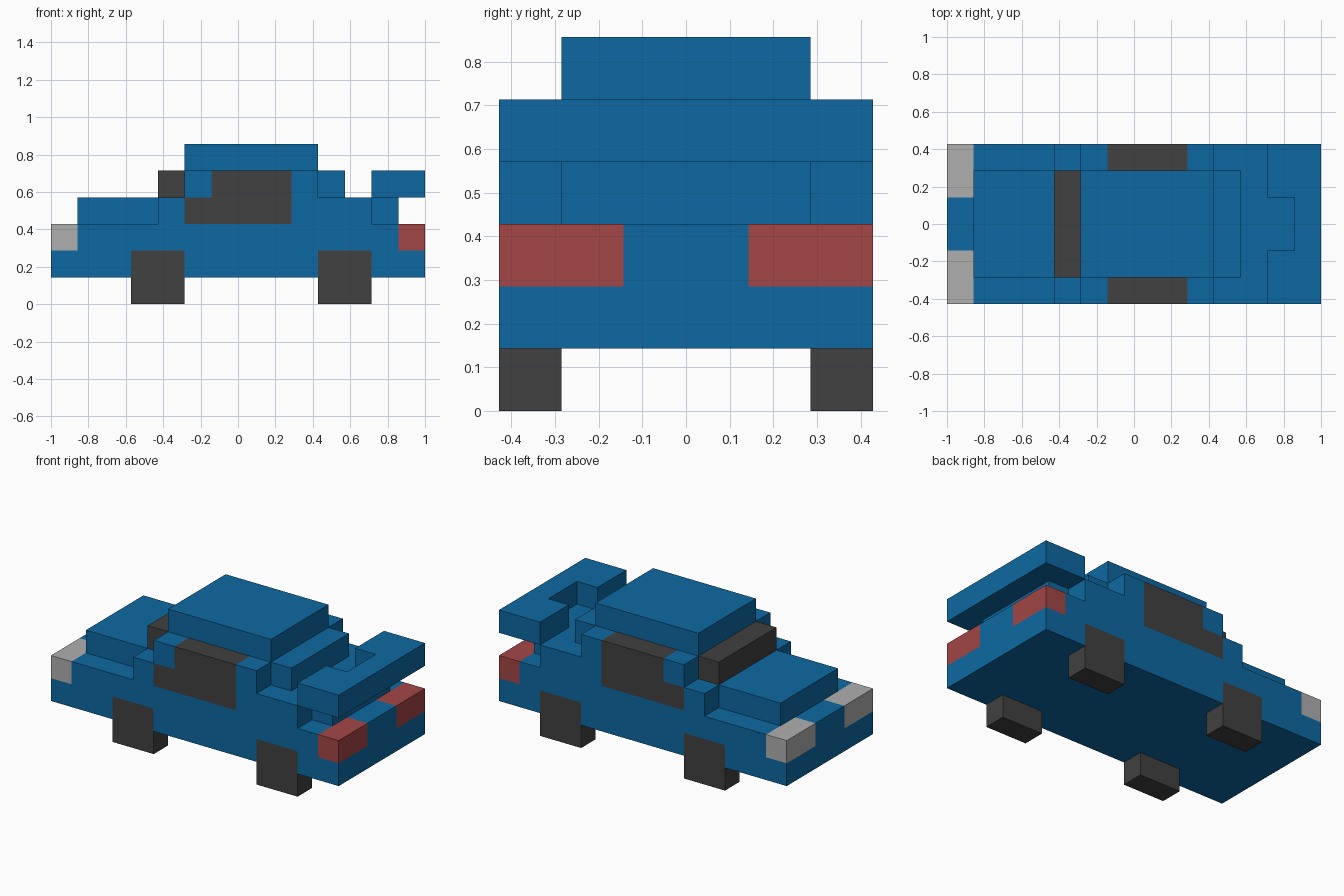
import bpy, bmesh
from mathutils import Vector

if "Cube" in bpy.data.objects:
    bpy.data.objects.remove(bpy.data.objects["Cube"])

U = 1 / 7  # one block of the blocky grid


def material(name, rgb):
    m = bpy.data.materials.new(name)
    m.diffuse_color = (*rgb, 1)
    m.use_nodes = True
    m.node_tree.nodes["Principled BSDF"].inputs["Base Color"].default_value = m.diffuse_color
    return m


BLUE = material("body blue", (0.004, 0.141, 0.362))
DARK = material("dark grey", (0.052, 0.052, 0.052))
GREY = material("lamp grey", (0.43, 0.43, 0.43))
RED = material("lamp red", (0.366, 0.061, 0.061))

cells = {}   # block position -> part name
parts = {}   # part name -> material


def fill(name, mat, x, y, z):
    """Fill a range of blocks; later parts replace earlier ones."""
    parts[name] = mat
    for i in range(*x):
        for j in range(*y):
            for k in range(*z):
                cells[i, j, k] = name


# Bodywork
fill("lower_body", BLUE, (-7, 7), (-3, 3), (1, 3))
fill("lower_body", BLUE, (-3, 5), (-3, 3), (3, 4))
fill("hood", BLUE, (-6, -3), (-2, 2), (3, 4))
fill("cabin", BLUE, (-2, 3), (-3, 3), (4, 5))
fill("roof", BLUE, (-2, 3), (-2, 2), (5, 6))
fill("rear_screen", BLUE, (3, 4), (-2, 2), (4, 5))
fill("windshield", DARK, (-3, -2), (-2, 2), (4, 5))

# Spoiler: a U shape on a central support
fill("spoiler_support", BLUE, (5, 6), (-2, 2), (3, 4))
fill("spoiler", BLUE, (6, 7), (-3, 3), (4, 5))

# Parts repeated on both sides
for side, outer, wide in (("right", (-3, -2), (-3, -1)), ("left", (2, 3), (1, 3))):
    fill("spoiler", BLUE, (5, 6), wide, (4, 5))
    fill("headlight_" + side, GREY, (-7, -6), wide, (2, 3))
    fill("taillight_" + side, RED, (6, 7), wide, (2, 3))
    fill("side_window_" + side, DARK, (-2, 2), outer, (3, 4))
    fill("side_window_" + side, DARK, (-1, 2), outer, (4, 5))
    for end, x in (("front", (-4, -2)), ("rear", (3, 5))):
        fill(f"{end}_wheel_{side}", DARK, x, outer, (0, 2))


def build(name, mat):
    """Make one part from the outward faces of its blocks."""
    bm = bmesh.new()
    for c, owner in cells.items():
        if owner != name:
            continue
        for axis in range(3):
            for s in (-1, 1):
                n = Vector((0, 0, 0))
                n[axis] = s
                if tuple(int(a + b) for a, b in zip(c, n)) in cells:
                    continue
                a, b = Vector((0, 0, 0)), Vector((0, 0, 0))
                a[(axis + 1) % 3] = 0.5
                b[(axis + 2) % 3] = 0.5 * s
                mid = Vector(c) + Vector((0.5, 0.5, 0.5)) + n * 0.5
                bm.faces.new([bm.verts.new((mid + p) * U)
                              for p in (-a - b, a - b, a + b, -a + b)])
    bmesh.ops.remove_doubles(bm, verts=bm.verts, dist=0.001)
    bmesh.ops.dissolve_limit(bm, angle_limit=0.01, verts=bm.verts, edges=bm.edges)
    mesh = bpy.data.meshes.new(name)
    bm.to_mesh(mesh)
    bm.free()
    mesh.materials.append(mat)
    bpy.context.collection.objects.link(bpy.data.objects.new(name, mesh))


for part, mat in parts.items():
    build(part, mat)
